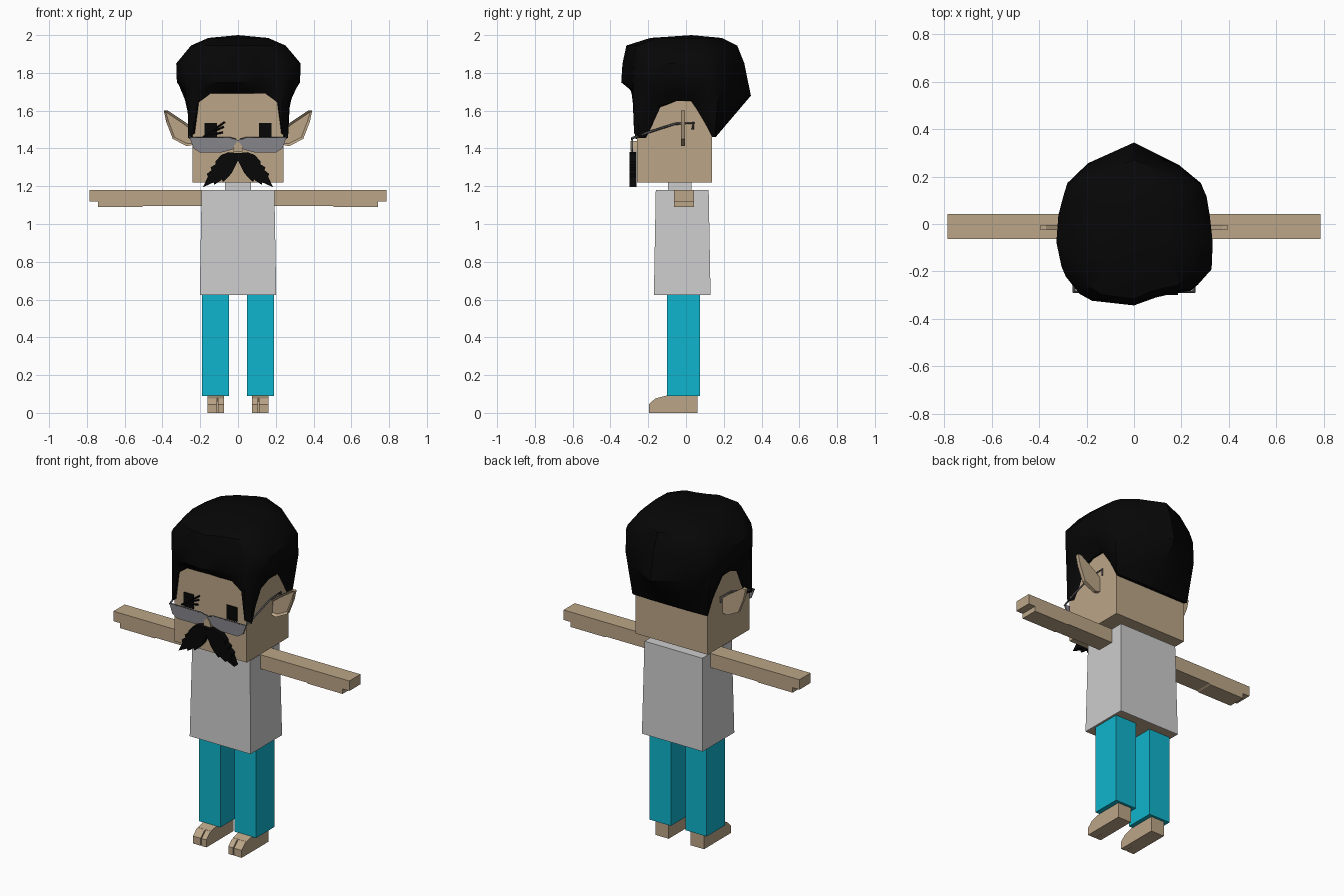
import bpy, bmesh, math
from mathutils import Vector

cube = bpy.data.objects.get("Cube")
if cube:
    bpy.data.objects.remove(cube, do_unlink=True)


def material(name, r, g, b):
    m = bpy.data.materials.new(name)
    m.use_nodes = True
    m.diffuse_color = (r, g, b, 1)
    m.node_tree.nodes["Principled BSDF"].inputs["Base Color"].default_value = (r, g, b, 1)
    return m


SKIN = material("skin", 0.50, 0.38, 0.245)
SHIRT = material("light_grey_shirt", 0.61, 0.61, 0.61)
BLUE = material("cyan_trousers", 0.005, 0.46, 0.61)
BLACK = material("black_hair", 0.002, 0.002, 0.002)
FRAME = material("dark_grey_frame", 0.09, 0.09, 0.10)
LENS = material("grey_lens", 0.24, 0.24, 0.26)


def finish(name, bm, *mats):
    bmesh.ops.recalc_face_normals(bm, faces=bm.faces)
    mesh = bpy.data.meshes.new(name)
    bm.to_mesh(mesh)
    bm.free()
    obj = bpy.data.objects.new(name, mesh)
    bpy.context.collection.objects.link(obj)
    for m in mats:
        mesh.materials.append(m)
    return obj


def prism(name, outline, axis, lo, hi, mat, side=1):
    """Extrude an outline along x (outline is y, z) or along y (outline is x, z)."""
    bm = bmesh.new()

    def put(a, b, d):
        x, y = (d, a) if axis == "x" else (a, d)
        return bm.verts.new((x * side, y, b))
    near = [put(a, b, lo) for a, b in outline]
    far = [put(a, b, hi) for a, b in outline]
    bm.faces.new(near)
    bm.faces.new(far)
    for i in range(len(near)):
        bm.faces.new((near[i - 1], near[i], far[i], far[i - 1]))
    return finish(name, bm, mat)


def box(name, x, y, z, mat, side=1):
    return prism(name, [(x[0], z[0]), (x[1], z[0]), (x[1], z[1]), (x[0], z[1])],
                 "y", y[0], y[1], mat, side)


def wire(name, points, radius, mat):
    curve = bpy.data.curves.new(name, "CURVE")
    curve.dimensions = "3D"
    curve.bevel_depth = radius
    curve.bevel_resolution = 0
    curve.use_fill_caps = True
    spline = curve.splines.new("POLY")
    spline.points.add(len(points) - 1)
    for p, co in zip(spline.points, points):
        p.co = (*co, 1)
    obj = bpy.data.objects.new(name, curve)
    bpy.context.collection.objects.link(obj)
    curve.materials.append(mat)
    return obj


# Head, neck and nose
box("head", (-0.24, 0.24), (-0.26, 0.137), (1.22, 1.75), SKIN)
box("neck", (-0.07, 0.07), (-0.095, 0.03), (1.17, 1.22), SHIRT)
prism("nose", [(-0.025, 1.385), (0.025, 1.385), (0.02, 1.415), (0, 1.44), (-0.02, 1.415)],
      "y", -0.295, -0.25, SKIN)

# Tapered shirt with a skin-coloured opening underneath
bm = bmesh.new()
bmesh.ops.create_cube(bm, size=1)
for v in bm.verts:
    low = v.co.z < 0
    v.co = (v.co.x * (0.405 if low else 0.385), v.co.y * (0.30 if low else 0.28) - 0.02,
            0.625 if low else 1.18)
bm.normal_update()
under = [f for f in bm.faces if f.normal.z < -0.9]
bmesh.ops.inset_region(bm, faces=under, thickness=0.008)
under[0].material_index = 1
finish("shirt", bm, SHIRT, SKIN)

# Limbs, ears, glasses and moustache halves, one set for each side
ARM = [(0.19, 1.095), (0.50, 1.095), (0.51, 1.09), (0.74, 1.09), (0.74, 1.12),
       (0.785, 1.12), (0.785, 1.18), (0.19, 1.18)]
FOOT = [(-0.15, 0), (0.06, 0), (0.06, 0.092), (-0.10, 0.092), (-0.15, 0.08)]
TOE = [(-0.196, 0), (-0.14, 0), (-0.14, 0.082), (-0.165, 0.075), (-0.196, 0.045)]
EAR = [(0.23, 1.42), (0.27, 1.412), (0.345, 1.45), (0.38, 1.54), (0.393, 1.60),
       (0.37, 1.60), (0.28, 1.54), (0.23, 1.50)]
LENS_SHAPE = [(0, 1.445), (0, 1.425), (0.03, 1.395), (0.09, 1.378), (0.20, 1.378),
              (0.235, 1.40), (0.255, 1.455), (0.04, 1.455)]
TACHE = [(0, 1.375), (0.05, 1.38), (0.09, 1.365), (0.12, 1.33), (0.12, 1.315), (0.145, 1.30),
         (0.14, 1.285), (0.165, 1.265), (0.16, 1.25), (0.185, 1.195), (0.13, 1.22),
         (0.125, 1.208), (0.085, 1.235), (0.08, 1.222), (0.05, 1.25), (0.03, 1.275), (0, 1.335)]
for side, label in ((1, "left"), (-1, "right")):
    prism(label + "_arm", ARM, "y", -0.063, 0.043, SKIN, side)
    box(label + "_trouser_leg", (0.048, 0.19), (-0.10, 0.075), (0.09, 0.63), BLUE, side)
    prism(label + "_foot", FOOT, "x", 0.073, 0.162, SKIN, side)
    prism(label + "_big_toe", TOE, "x", 0.073, 0.105, SKIN, side)
    prism(label + "_small_toes", TOE, "x", 0.111, 0.162, SKIN, side)

    # Ear with a recessed front
    ear = prism(label + "_ear", EAR, "y", -0.026, -0.004, SKIN, side)
    bm = bmesh.new()
    bm.from_mesh(ear.data)
    bm.normal_update()
    front = [f for f in bm.faces if f.normal.y < -0.9]
    bmesh.ops.inset_region(bm, faces=front, thickness=0.013)
    bmesh.ops.translate(bm, vec=(0, 0.012, 0), verts=front[0].verts)
    bm.to_mesh(ear.data)
    bm.free()

    # Eyeglass half and temple arm
    prism(label + "_lens", LENS_SHAPE, "y", -0.289, -0.281, LENS, side)
    wire(label + "_brow_frame", [(0.01 * side, -0.287, 1.447), (0.04 * side, -0.287, 1.456),
                                 (0.255 * side, -0.287, 1.456)], 0.004, FRAME)
    wire(label + "_temple_arm", [(s * side, y, z) for s, y, z in (
        (0.252, -0.289, 1.453), (0.258, -0.20, 1.485), (0.258, -0.06, 1.53),
        (0.258, 0.04, 1.535), (0.256, 0.035, 1.50))], 0.006, FRAME)

    box(label + "_eye", (0.11, 0.178), (-0.266, -0.258), (1.45, 1.535), BLACK, side)
    prism(label + "_moustache", TACHE, "y", -0.30, -0.262, BLACK, side)

# Stray lashes beside the right eye
for start, end in (((-0.19, 1.455), (-0.07, 1.54)), ((-0.13, 1.49), (-0.075, 1.515)),
                   ((-0.15, 1.47), (-0.08, 1.485))):
    wire("right_lash", [(x, -0.264, z) for x, z in (start, end)], 0.005, BLACK)

# Hair: widest outline from above, sampled by direction
CROWN = [(0, -0.343), (0.12, -0.30), (0.25, -0.28), (0.34, -0.18), (0.325, 0), (0.30, 0.16),
         (0.11, 0.315), (-0.01, 0.346), (-0.27, 0.22), (-0.31, 0.08), (-0.335, -0.04),
         (-0.30, -0.21), (-0.21, -0.32)]


def crown_point(angle):
    ray = Vector((math.sin(angle), -math.cos(angle)))
    for i in range(len(CROWN)):
        a, b = Vector(CROWN[i - 1]), Vector(CROWN[i])
        edge = b - a
        det = ray.cross(edge)
        if abs(det) > 1e-9:
            dist, t = a.cross(edge) / det, a.cross(ray) / det
            if dist > 0 and -1e-6 <= t <= 1 + 1e-6:
                return ray * dist
    return ray * 0.33


# Hairline around the head: high brow, sideburn, arch over the ear, low nape
HALF = [(0.08, -0.272, 1.69), (0.15, -0.272, 1.69), (0.212, -0.272, 1.645),
        (0.235, -0.275, 1.48), (0.265, -0.25, 1.455), (0.257, -0.20, 1.54),
        (0.252, -0.15, 1.62), (0.25, -0.06, 1.65), (0.25, 0.03, 1.65),
        (0.25, 0.10, 1.55), (0.25, 0.152, 1.46), (0.12, 0.157, 1.46)]
line = ([(0, -0.272, 1.692)] + HALF + [(0, 0.157, 1.46)]
        + [(-x, y, z) for x, y, z in reversed(HALF)])
columns = []
for x, y, z in line:
    p = crown_point(math.atan2(x, -y))
    back = max(0, p.y) / 0.34
    root = Vector((x, y, z))
    wide = Vector((p.x * 0.99, p.y, 1.75 - 0.07 * back))
    columns.append([
        Vector((x * 0.93, y * 0.85, z)), root, root.lerp(wide, 0.5), wide,
        Vector((p.x, p.y * (0.98 - 0.08 * back), 1.85)),
        Vector((p.x * 0.76, p.y * (0.92 - 0.13 * back), 1.945)),
        Vector((p.x * 0.48, p.y * 0.55, 1.985))])
bm = bmesh.new()
grid = [[bm.verts.new(p) for p in col] for col in columns]
top = bm.verts.new((0, 0.03, 2.0))
for i, col in enumerate(grid):
    prev = grid[i - 1]
    for k in range(len(col) - 1):
        bm.faces.new((prev[k], col[k], col[k + 1], prev[k + 1]))
    bm.faces.new((prev[-1], col[-1], top))
hair = finish("hair", bm, BLACK)
bpy.ops.object.select_all(action="DESELECT")
hair.select_set(True)
bpy.context.view_layer.objects.active = hair
bpy.ops.object.shade_smooth_by_angle(angle=math.radians(40))
